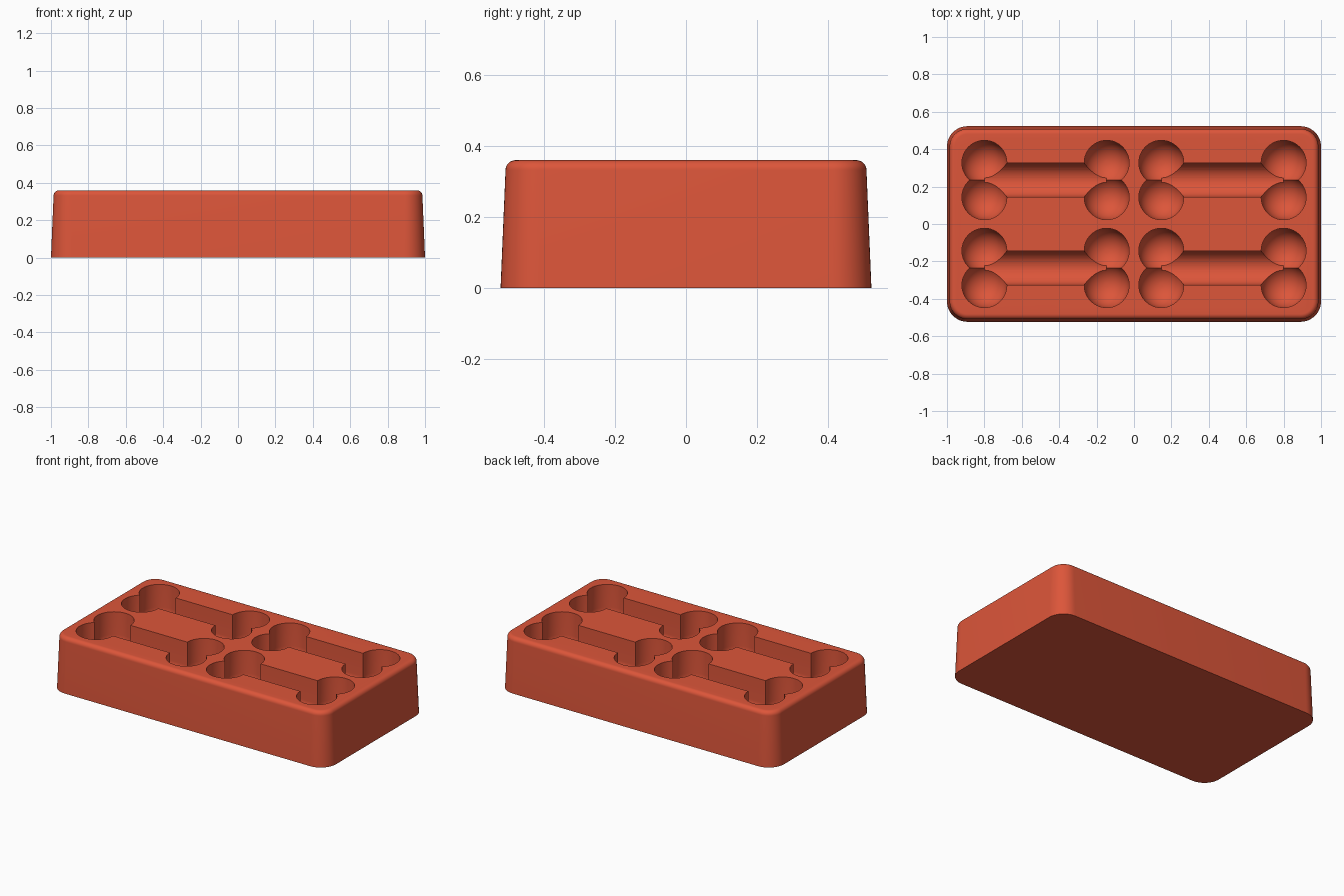
import bpy, bmesh
from math import sin, cos, pi, radians

cube = bpy.data.objects.get("Cube")
if cube:
    bpy.data.objects.remove(cube, do_unlink=True)

mat = bpy.data.materials.new("brick red")
mat.use_nodes = True
colour = (0.72, 0.092, 0.042, 1)
mat.diffuse_color = colour
mat.node_tree.nodes["Principled BSDF"].inputs["Base Color"].default_value = colour

WIDTH, DEPTH, HEIGHT = 2.0, 1.046, 0.36
LOBE_R, BAR_R, AXIS_Z, ABOVE = 0.12, 0.09, 0.21, 0.5


def loft(name, rings, collection):
    """Skin a list of equal point rings and cap both ends."""
    bm = bmesh.new()
    loops = [[bm.verts.new(p) for p in ring] for ring in rings]
    n = len(loops[0])
    for a, b in zip(loops, loops[1:]):
        for i in range(n):
            j = (i + 1) % n
            bm.faces.new((a[i], a[j], b[j], b[i]))
    bm.faces.new(loops[0])
    bm.faces.new(loops[-1])
    bmesh.ops.recalc_face_normals(bm, faces=bm.faces)
    mesh = bpy.data.meshes.new(name)
    bm.to_mesh(mesh)
    bm.free()
    mesh.materials.append(mat)
    obj = bpy.data.objects.new(name, mesh)
    collection.objects.link(obj)
    return obj


def rounded_rect(inset, z, radius=0.11, steps=12):
    points = []
    for quarter, (sx, sy) in enumerate([(1, 1), (-1, 1), (-1, -1), (1, -1)]):
        cx, cy = sx * (WIDTH / 2 - radius), sy * (DEPTH / 2 - radius)
        for i in range(steps + 1):
            a = (quarter + i / steps) * pi / 2
            points.append((cx + (radius - inset) * cos(a), cy + (radius - inset) * sin(a), z))
    return points


def circle(x, y, z, r, n=64):
    return [(x + r * cos(2 * pi * i / n), y + r * sin(2 * pi * i / n), z) for i in range(n)]


# Tray block: drafted sides and a rounded top rim
rim, draft = 0.028, 0.014
rings = [rounded_rect(0, 0)]
for i in range(9):
    a = i / 8 * pi / 2
    rings.append(rounded_rect(draft + rim * (1 - cos(a)), HEIGHT - rim + rim * sin(a)))
tray = loft("tray", rings, bpy.context.scene.collection)

# Bone-shaped cutters: four round-bottomed lobes and one trough each
cutters = bpy.data.collections.new("cutters")
bpy.context.scene.collection.children.link(cutters)
for bx in (-0.473, 0.473):
    for by in (-0.235, 0.235):
        for sx in (-1, 1):
            for sy in (-1, 1):
                x, y = bx + sx * 0.327, by + sy * 0.092
                bowl = [circle(x, y, ABOVE, LOBE_R)]
                for i in range(16):
                    a = i / 16 * pi / 2
                    bowl.append(circle(x, y, AXIS_Z - LOBE_R * sin(a), LOBE_R * cos(a)))
                loft("lobe_cutter", bowl, cutters)
        trough = []
        for x in (bx - 0.327, bx + 0.327):
            arc = [(x, by + BAR_R * cos(a), AXIS_Z + BAR_R * sin(a))
                   for a in (pi + pi * i / 24 for i in range(25))]
            trough.append(arc + [(x, by + BAR_R, ABOVE), (x, by - BAR_R, ABOVE)])
        loft("bar_cutter", trough, cutters)

# Carve the recesses and keep the result as plain mesh
mod = tray.modifiers.new("recesses", "BOOLEAN")
mod.operation = "DIFFERENCE"
mod.operand_type = "COLLECTION"
mod.collection = cutters
mod.solver = "EXACT"
graph = bpy.context.evaluated_depsgraph_get()
carved = bpy.data.meshes.new_from_object(tray.evaluated_get(graph))
tray.modifiers.clear()
tray.data = carved
for obj in list(cutters.objects):
    bpy.data.objects.remove(obj, do_unlink=True)
bpy.data.collections.remove(cutters)

# Smooth shading with crisp recess edges
carved.materials.clear()
carved.materials.append(mat)
for face in carved.polygons:
    face.material_index = 0
bpy.ops.object.select_all(action="DESELECT")
tray.select_set(True)
bpy.context.view_layer.objects.active = tray
bpy.ops.object.shade_smooth_by_angle(angle=radians(35))
